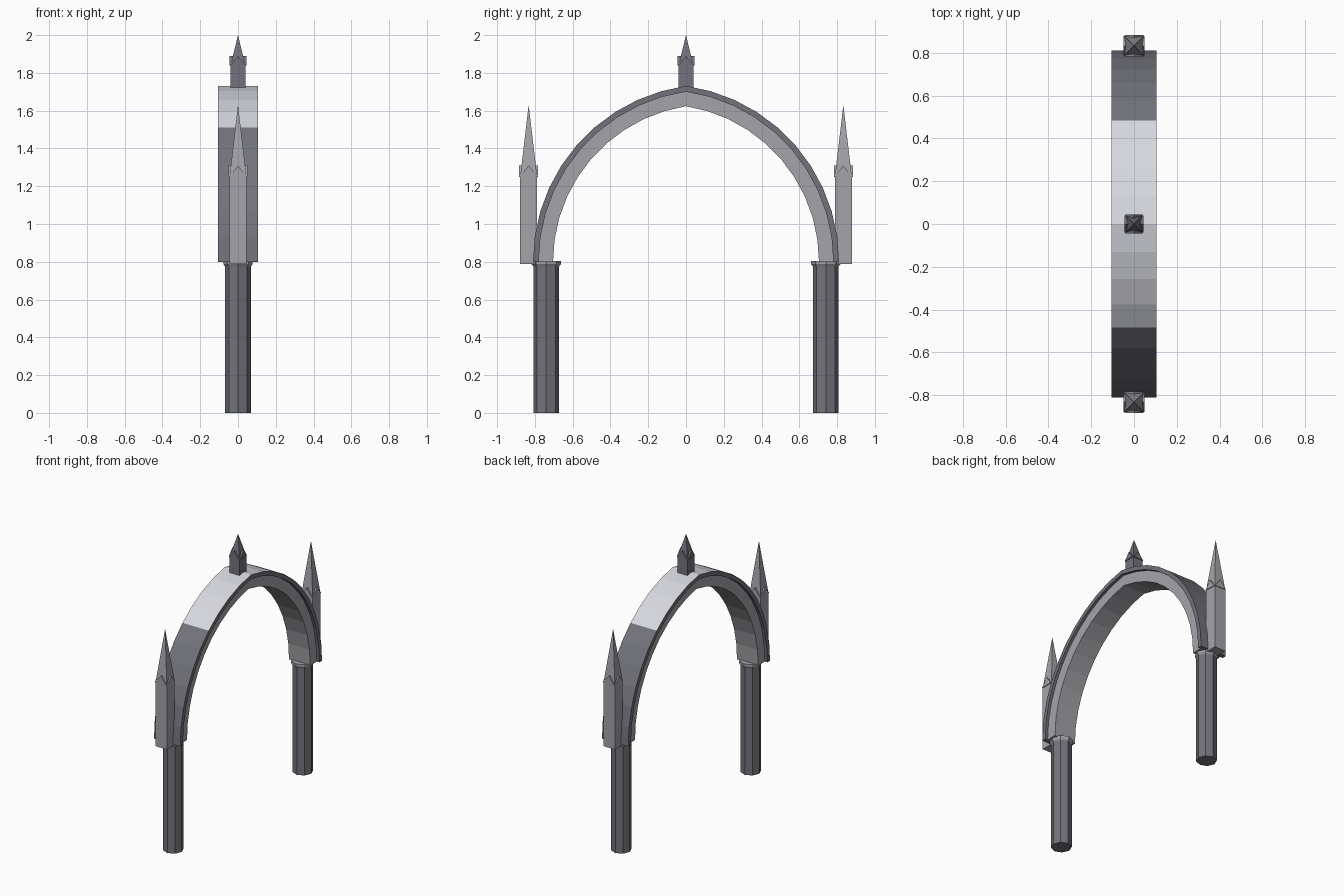
import bpy
import bmesh
from math import acos, cos, sin, pi
from mathutils import Matrix, Vector

cube = bpy.data.objects.get("Cube")
if cube:
    bpy.data.objects.remove(cube, do_unlink=True)


def material(name, rgb):
    m = bpy.data.materials.new(name)
    m.use_nodes = True
    m.diffuse_color = (*rgb, 1)
    m.node_tree.nodes["Principled BSDF"].inputs["Base Color"].default_value = (*rgb, 1)
    return m


DARK = material("dark grey", (0.17, 0.17, 0.20))
MID = material("mid grey", (0.37, 0.37, 0.40))
PALE = material("pale grey", (0.68, 0.69, 0.74))

SPRING = 0.80    # height where the arch starts
OFFSET = 0.13    # arc centres lie this far across the middle
STEPS = 10       # segments per half of the arch


def finish(name, bm, *mats):
    bmesh.ops.recalc_face_normals(bm, faces=bm.faces)
    mesh = bpy.data.meshes.new(name)
    bm.to_mesh(mesh)
    bm.free()
    for m in mats:
        mesh.materials.append(m)
    ob = bpy.data.objects.new(name, mesh)
    bpy.context.collection.objects.link(ob)
    return ob


def pointed_arc(radius):
    """Points (y, z) of a two-centred arch from +y over the apex to -y."""
    end = acos(OFFSET / radius)
    half = [(radius * cos(end * i / STEPS) - OFFSET,
             SPRING + radius * sin(end * i / STEPS)) for i in range(STEPS + 1)]
    return half + [(-y, z) for y, z in half[-2::-1]]


def arch(name, outer, inner, half_width, *mats):
    bm = bmesh.new()
    rings = []
    for (yo, zo), (yi, zi) in zip(pointed_arc(outer), pointed_arc(inner)):
        rings.append([bm.verts.new(p) for p in (
            (-half_width, yo, zo), (half_width, yo, zo),
            (half_width, yi, zi), (-half_width, yi, zi))])
    for i, (a, b) in enumerate(zip(rings, rings[1:])):
        for k in range(4):
            n = (k + 1) % 4
            face = bm.faces.new((a[k], a[n], b[n], b[k]))
            # pale crown on the outer surface only
            if len(mats) > 1 and k == 0 and abs(i + 0.5 - STEPS) < 4:
                face.material_index = 1
    bm.faces.new(rings[0])
    bm.faces.new(rings[-1])
    return finish(name, bm, *mats)


def add_cone(bm, sides, r1, r2, z0, z1, y, turn):
    bmesh.ops.create_cone(
        bm, cap_ends=True, segments=sides, radius1=r1, radius2=r2, depth=z1 - z0,
        matrix=Matrix.Translation((0, y, (z0 + z1) / 2)) @ Matrix.Rotation(turn, 4, "Z"))


def add_gable(bm, half, reach, z0, z1, y, turn):
    """Triangular prism with its ridge running across the shaft."""
    spin = Matrix.Translation((0, y, 0)) @ Matrix.Rotation(turn, 4, "Z")
    ends = [[bm.verts.new(spin @ Vector(p)) for p in (
        (e, -half, z0), (e, half, z0), (e, 0, z1))] for e in (-reach, reach)]
    a, b = ends
    bm.faces.new(a)
    bm.faces.new(b)
    for k in range(3):
        n = (k + 1) % 3
        bm.faces.new((a[k], a[n], b[n], b[k]))


def pinnacle(name, y, half, reach, foot, shoulder, ridge, tip, mat):
    bm = bmesh.new()
    root2 = 2 ** 0.5
    add_cone(bm, 4, half * root2, half * root2, foot, shoulder, y, pi / 4)
    add_cone(bm, 4, half * root2, 0, shoulder, tip, y, pi / 4)
    for turn in (0, pi / 2):
        add_gable(bm, half, reach, shoulder, ridge, y, turn)
    return finish(name, bm, mat)


# Arch: narrow inner band under a wider outer strip
arch("arch_band", 0.912, 0.834, 0.085, MID)
arch("arch_strip", 0.94, 0.91, 0.105, DARK, PALE)

# Columns, capitals and side pinnacles
for side, s in (("front", -1), ("back", 1)):
    bm = bmesh.new()
    add_cone(bm, 8, 0.068, 0.068, 0, 0.79, s * 0.74, 0)
    finish(side + "_column", bm, DARK)

    bm = bmesh.new()
    add_cone(bm, 8, 0.068, 0.077, 0.775, 0.787, s * 0.74, 0)
    add_cone(bm, 8, 0.077, 0.077, 0.787, 0.805, s * 0.74, 0)
    finish(side + "_capital", bm, MID)

    pinnacle(side + "_pinnacle", s * 0.833, 0.045, 0.05, 0.787, 1.25, 1.31, 1.63, MID)

# Finial on the apex
pinnacle("apex_finial", 0, 0.039, 0.045, 1.70, 1.84, 1.89, 2.0, DARK)
